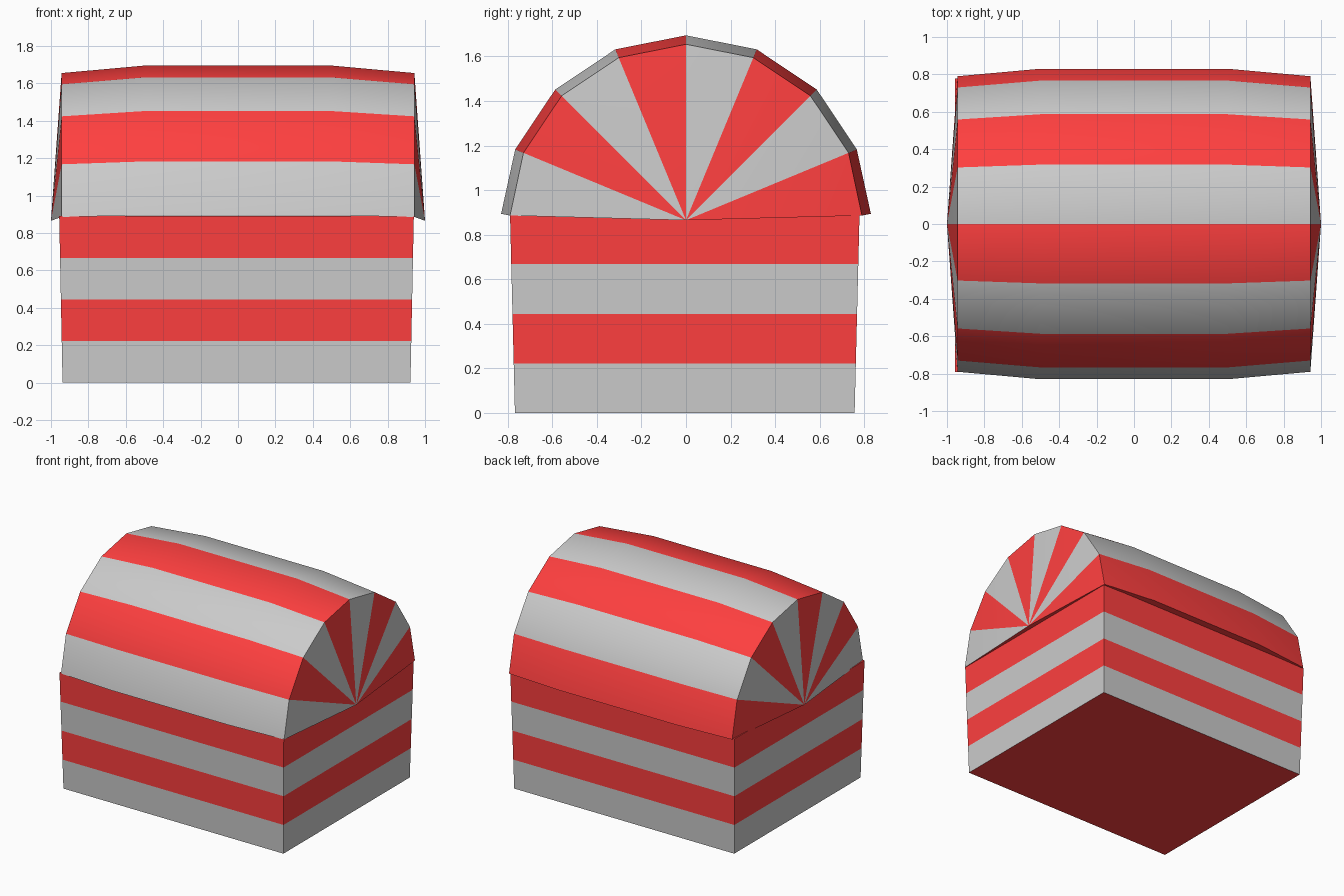
import bpy, bmesh
from math import sin, cos, pi

if "Cube" in bpy.data.objects:
    bpy.data.objects.remove(bpy.data.objects["Cube"])

red = bpy.data.materials.new("red")
red.diffuse_color = (1.0, 0.05, 0.05, 1)
red.use_nodes = True
red.node_tree.nodes["Principled BSDF"].inputs["Base Color"].default_value = red.diffuse_color
GREY, RED = 0, 1


def make_object(name, bm):
    bmesh.ops.recalc_face_normals(bm, faces=bm.faces)
    mesh = bpy.data.meshes.new(name)
    bm.to_mesh(mesh)
    bm.free()
    mesh.materials.append(None)   # plain grey stripes
    mesh.materials.append(red)
    obj = bpy.data.objects.new(name, mesh)
    bpy.context.collection.objects.link(obj)
    return obj


def face(bm, verts, mat):
    bm.faces.new(verts).material_index = mat


def lerp(a, b, t):
    return a + (b - a) * t


# Chest body: slightly flared box in four alternating bands
bm = bmesh.new()
BANDS, HEIGHT = 4, 0.89
loops = []
for i in range(BANDS + 1):
    t = i / BANDS
    x0, x1 = lerp(-0.938, -0.956, t), lerp(0.922, 0.94, t)
    y0, y1 = lerp(-0.768, -0.79, t), lerp(0.757, 0.779, t)
    loops.append([bm.verts.new((x, y, HEIGHT * t))
                  for x, y in ((x0, y0), (x1, y0), (x1, y1), (x0, y1))])
for i in range(BANDS):
    a, b = loops[i], loops[i + 1]
    for k in range(4):
        n = (k + 1) % 4
        face(bm, (a[k], a[n], b[n], b[k]), i % 2)
face(bm, loops[0], RED)
face(bm, loops[-1], RED)
make_object("chest_body", bm)

# Lid: half barrel with striped staves and pointed fan ends
bm = bmesh.new()
STAVES, AXIS_Z = 8, 0.865
arcs = []
for x, r, rim in ((-0.943, 0.79, 0.886), (-0.5, 0.83, 0.894),
                  (0.5, 0.83, 0.894), (0.943, 0.79, 0.886)):
    arc = []
    for k in range(STAVES + 1):
        a = pi * k / STAVES
        z = rim if k in (0, STAVES) else AXIS_Z + r * sin(a)
        arc.append(bm.verts.new((x, -r * cos(a), z)))
    arcs.append(arc)
for a, b in zip(arcs, arcs[1:]):
    for k in range(STAVES):
        face(bm, (a[k], b[k], b[k + 1], a[k + 1]), k % 2)
    face(bm, (a[0], a[-1], b[-1], b[0]), RED)      # underside
for x, arc in ((-1, arcs[0]), (1, arcs[-1])):
    tip = bm.verts.new((x, 0, AXIS_Z))
    for k in range(STAVES):
        face(bm, (tip, arc[k], arc[k + 1]), k % 2)
    face(bm, (tip, arc[-1], arc[0]), RED)          # underside
lid = make_object("chest_lid", bm)

bpy.context.view_layer.objects.active = lid
lid.select_set(True)
bpy.ops.object.shade_smooth_by_angle(angle=pi / 6)
